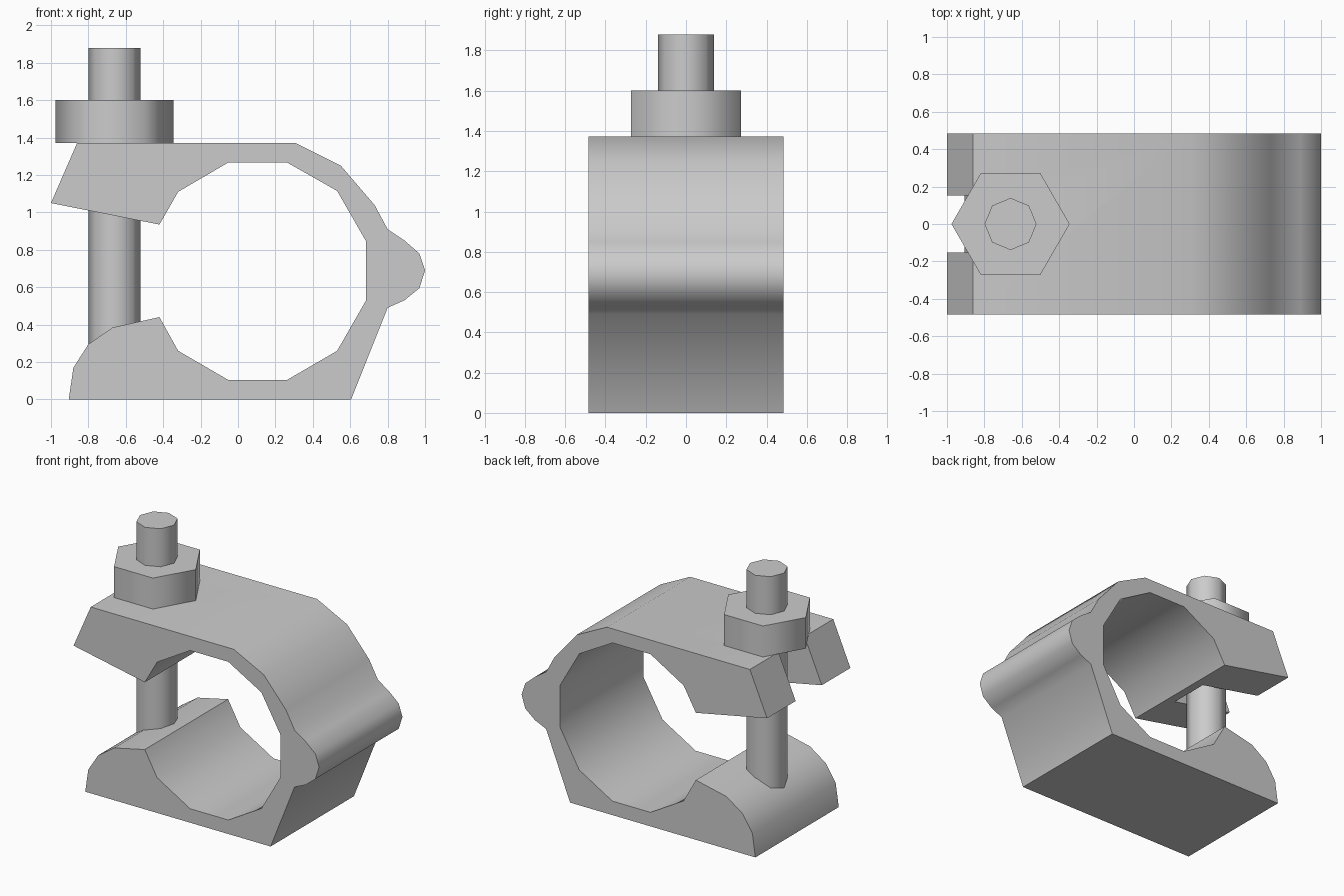
import bpy, bmesh, math
from mathutils import Matrix

if "Cube" in bpy.data.objects:
    bpy.data.objects.remove(bpy.data.objects["Cube"])

HALF_DEPTH = 0.485
BOLT_X = -0.66


def finish(bm, name, angle=None):
    bmesh.ops.recalc_face_normals(bm, faces=bm.faces)
    mesh = bpy.data.meshes.new(name)
    bm.to_mesh(mesh)
    bm.free()
    obj = bpy.data.objects.new(name, mesh)
    bpy.context.collection.objects.link(obj)
    if angle:
        smooth(obj, angle)
    return obj


def select(obj):
    bpy.ops.object.select_all(action='DESELECT')
    obj.select_set(True)
    bpy.context.view_layer.objects.active = obj


def smooth(obj, angle):
    select(obj)
    bpy.ops.object.shade_smooth_by_angle(angle=math.radians(angle))


def extrude_profile(points, y0, y1, name):
    bm = bmesh.new()
    face = bm.faces.new([bm.verts.new((x, y0, z)) for x, z in points])
    new = bmesh.ops.extrude_face_region(bm, geom=[face])["geom"]
    verts = [v for v in new if isinstance(v, bmesh.types.BMVert)]
    bmesh.ops.translate(bm, verts=verts, vec=(0, y1 - y0, 0))
    if not face.is_valid or len(bm.faces) < len(points) + 2:
        bm.faces.new([v for v in bm.verts if v not in verts])
    return finish(bm, name)


def prism(sides, radius, z0, z1, name, angle):
    bm = bmesh.new()
    # corners lie on the x axis
    rings = [[bm.verts.new((BOLT_X + radius * math.cos(math.tau * i / sides),
                            radius * math.sin(math.tau * i / sides), z))
              for i in range(sides)] for z in (z0, z1)]
    low, high = rings
    bm.faces.new(low)
    bm.faces.new(high)
    for i in range(sides):
        j = (i + 1) % sides
        bm.faces.new((low[i], low[j], high[j], high[i]))
    return finish(bm, name, angle)


# Clamp body: base, hinge bulge, upper jaw, then the bore and lower jaw
outer = [(-0.905, 0), (0.605, 0), (0.80, 0.49), (0.89, 0.53), (0.97, 0.595),
         (1.0, 0.69), (0.97, 0.78), (0.89, 0.85), (0.80, 0.91), (0.73, 1.04),
         (0.55, 1.25), (0.305, 1.372), (-0.86, 1.372), (-1.0, 1.05)]
bore = [(-0.42, 0.935), (-0.32, 1.11), (-0.05, 1.268), (0.26, 1.268),
        (0.53, 1.115), (0.685, 0.845), (0.685, 0.53), (0.53, 0.26),
        (0.26, 0.103), (-0.05, 0.103), (-0.32, 0.26), (-0.42, 0.44)]
lower_jaw = [(-0.67, 0.385), (-0.80, 0.295), (-0.88, 0.17)]
body = extrude_profile(outer + bore + lower_jaw, -HALF_DEPTH, HALF_DEPTH, "clamp_body")

# Open slot in the upper jaw for the bolt
cutter = extrude_profile([(-1.2, 0.7), (-0.5, 0.7), (-0.5, 1.6), (-1.2, 1.6)],
                         -0.152, 0.152, "slot_cutter")
cutter.hide_render = True
mod = body.modifiers.new("slot", 'BOOLEAN')
mod.operation = 'DIFFERENCE'
mod.solver = 'EXACT'
mod.object = cutter
select(body)
bpy.ops.object.modifier_apply(modifier=mod.name)
bpy.data.objects.remove(cutter, do_unlink=True)
smooth(body, 50)

# Bolt and hexagonal nut
prism(8, 0.139, 0.2, 1.88, "bolt", 50)
prism(6, 0.316, 1.372, 1.60, "hex_nut", 62)
